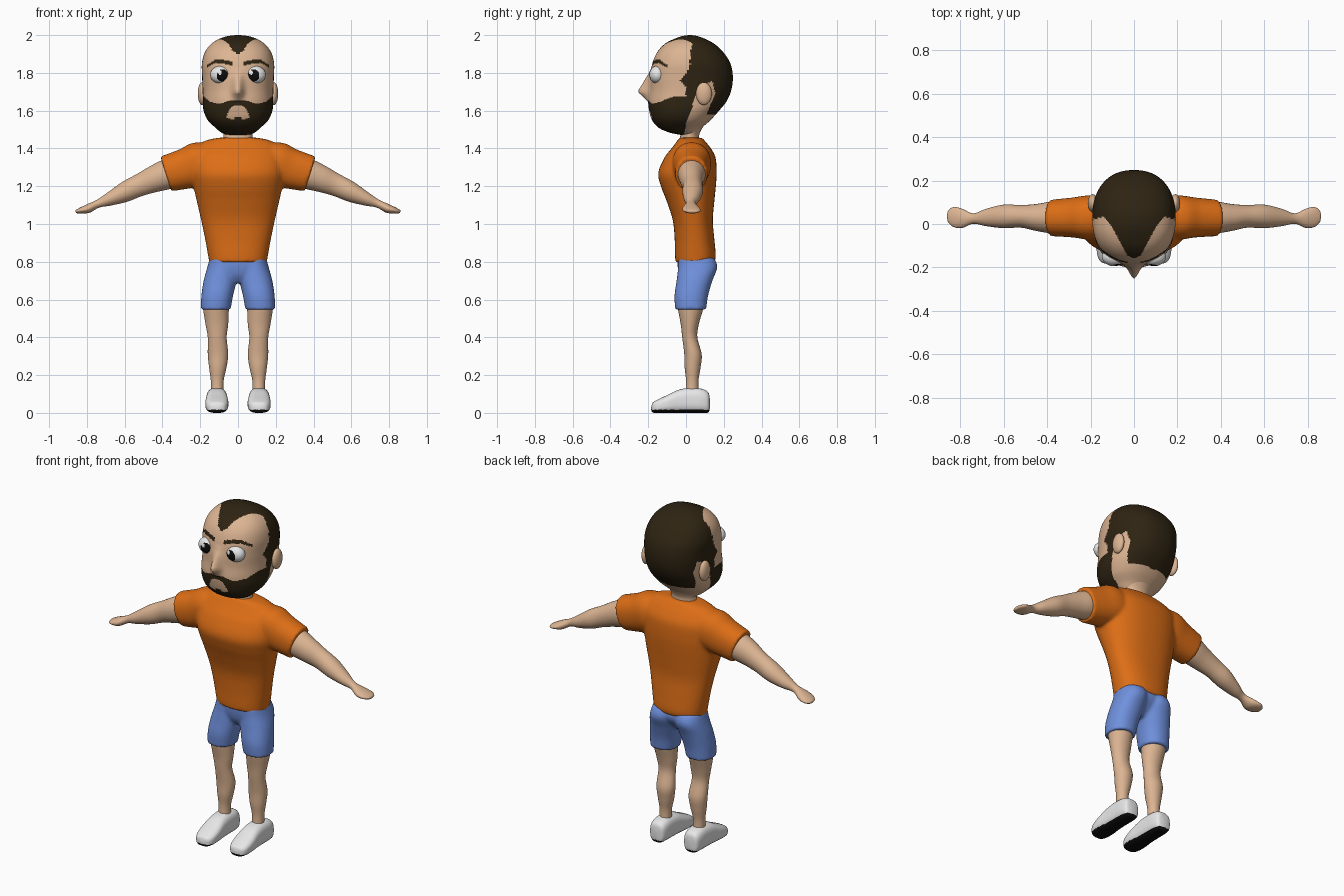
import bpy, bmesh, math
from mathutils import Matrix, Vector

cube = bpy.data.objects.get("Cube")
if cube:
    bpy.data.objects.remove(cube, do_unlink=True)


def material(name, r, g, b):
    m = bpy.data.materials.new(name)
    m.use_nodes = True
    m.diffuse_color = (r, g, b, 1)
    m.node_tree.nodes["Principled BSDF"].inputs["Base Color"].default_value = (r, g, b, 1)
    return m


SKIN = material("skin", .72, .46, .29)
HAIR = material("dark_brown_hair", .027, .017, .006)
SHIRT = material("orange_shirt", .72, .155, .008)
SHORTS = material("blue_shorts", .16, .28, .72)
WHITE = material("white", .8, .8, .8)
BLACK = material("black", .004, .004, .004)


def lerp(table, t):
    """Piecewise linear lookup in a short table of pairs."""
    if t <= table[0][0]:
        return table[0][1]
    for (a, va), (b, vb) in zip(table, table[1:]):
        if t <= b:
            return va + (vb - va) * (t - a) / (b - a)
    return table[-1][1]


def spline(keys, steps):
    """Smooth curve through the key tuples."""
    out = []
    for i in range(len(keys) - 1):
        p0, p1 = keys[max(i - 1, 0)], keys[i]
        p2, p3 = keys[i + 1], keys[min(i + 2, len(keys) - 1)]
        for k in range(steps):
            t = k / steps
            out.append([b + .5 * t * (c - a + t * (2*a - 5*b + 4*c - d + t * (3*b - 3*c + d - a)))
                        for a, b, c, d in zip(p0, p1, p2, p3)])
    out.append(list(keys[-1]))
    return out


def loft(bm, axis, keys, power=2.0, seg=40, steps=6, shear=0, side=1):
    """Rings (position, centre, radius, centre, radius) skinned along an axis."""
    rings = []
    for pos, c1, r1, c2, r2 in spline(keys, steps):
        ring = []
        for k in range(seg):
            a = 2 * math.pi * k / seg
            u, v = [math.copysign(abs(f) ** (2 / power), f) for f in (math.cos(a), math.sin(a))]
            p, q = c1 + max(r1, .001) * u, c2 + max(r2, .001) * v
            co = {"x": (pos + shear * (q - c2), p, q), "y": (p, pos, q), "z": (p, q, pos)}[axis]
            ring.append(bm.verts.new((co[0] * side, co[1], co[2])))
        rings.append(ring)
    for lo, hi in zip(rings, rings[1:]):
        for k in range(seg):
            j = (k + 1) % seg
            bm.faces.new((lo[k], lo[j], hi[j], hi[k]))
    bm.faces.new(rings[0])
    bm.faces.new(rings[-1])


def ball(bm, centre, radii, seg=48):
    bmesh.ops.create_uvsphere(bm, u_segments=seg, v_segments=seg // 2, radius=1,
                              matrix=Matrix.Translation(centre) @ Matrix.Diagonal((*radii, 1)))


def finish(name, bm, mats, rule=None, fuse=False):
    bmesh.ops.recalc_face_normals(bm, faces=bm.faces)
    for f in bm.faces:
        f.smooth = True
        if rule:
            f.material_index = rule(f.calc_center_median())
    mesh = bpy.data.meshes.new(name)
    bm.to_mesh(mesh)
    bm.free()
    ob = bpy.data.objects.new(name, mesh)
    bpy.context.collection.objects.link(ob)
    for m in mats:
        mesh.materials.append(m)
    if fuse:
        # Blend overlapping volumes into one soft garment
        r = ob.modifiers.new("fuse", "REMESH")
        r.mode, r.voxel_size, r.use_smooth_shade = "VOXEL", .009, True
        s = ob.modifiers.new("soften", "SMOOTH")
        s.factor, s.iterations = .5, 6
    return ob


def span(rows):
    """(z, half width, front y, back y) to centred ring keys."""
    return [(z, 0, w, (f + b) / 2, (b - f) / 2) for z, w, f, b in rows]


# Head with nose, and hair, beard and brows as painted faces
NOSE = [(1.645, 0), (1.67, .025), (1.695, .056), (1.71, .058), (1.75, .034), (1.8, .008), (1.83, 0)]
HAIRLINE = [(0, -.16), (.03, -.145), (.07, -.07), (.11, 0), (.14, .035), (.19, .02)]
TEMPLE = [(1.66, 0), (1.72, 0), (1.76, -.03), (1.8, .005), (1.85, .025)]
BEARD_TOP = [(0, 1.655), (.05, 1.652), (.1, 1.635), (.15, 1.648), (.18, 1.675)]
BEARD_REAR = [(1.47, -.01), (1.53, 0), (1.6, .03), (1.68, .045), (1.72, .07), (1.76, .14)]
NAPE = [(1.565, .3), (1.58, .11), (1.62, .125), (1.69, .155), (1.76, .14)]
MOUTH = [(1.555, .04), (1.565, .062), (1.595, .052), (1.62, .035), (1.632, 0)]
BROW = [(.03, 1.848), (.07, 1.858), (.12, 1.862), (.165, 1.835)]


def head_colour(c):
    ax, y, z = abs(c.x), c.y, c.z
    if z > 1.85 and y > lerp(HAIRLINE, ax):
        return 1
    if z <= 1.85:
        if y > lerp(NAPE, z):
            return 1
        if y < lerp(BEARD_REAR, z):
            if z > 1.675 and y > lerp(TEMPLE, z):
                return 1
            mouth = y < -.1 and 1.555 < z < 1.632 and ax < lerp(MOUTH, z)
            mouth = mouth and not (z < 1.567 and ax < .02)
            if z < lerp(BEARD_TOP, ax) and not mouth:
                return 1
    if y < -.05 and .03 < ax < .165 and abs(z - lerp(BROW, ax)) < .012 - .04 * (ax - .03):
        return 1
    return 0


bm = bmesh.new()
loft(bm, "z", span([
    (1.472, .06, -.03, .06), (1.485, .09, -.09, .065), (1.51, .12, -.145, .085),
    (1.55, .16, -.18, .13), (1.6, .182, -.195, .175), (1.65, .186, -.2, .215),
    (1.71, .187, -.193, .24), (1.78, .19, -.19, .248), (1.85, .191, -.178, .235),
    (1.91, .175, -.152, .197), (1.955, .14, -.11, .148), (1.985, .088, -.05, .09),
    (1.997, .04, -.01, .05), (2, .002, .02, .024)]), 2.3, 160, 12)
for v in bm.verts:
    if v.co.y < -.05:
        v.co.y -= lerp(NOSE, v.co.z) * math.exp(-(v.co.x / .027) ** 2)
finish("head", bm, [SKIN, HAIR], head_colour)

for side, label in ((1, "left"), (-1, "right")):
    # Ear
    bm = bmesh.new()
    ball(bm, (.19 * side, .095, 1.69), (.023, .042, .06), 32)
    finish(label + "_ear", bm, [SKIN])

    # Eye with painted pupil and a small highlight
    def eye_colour(c):
        px, pz = c.x - .082 * side, c.z - 1.786
        glint = math.hypot(px + .014, pz - .016) < .011
        return 1 if c.y < -.15 and math.hypot(px, pz) < .032 and not glint else 0

    bm = bmesh.new()
    ball(bm, (.091 * side, -.152, 1.79), (.056, .042, .047), 80)
    finish(label + "_eye", bm, [WHITE, BLACK], eye_colour)

    # Arm and hand
    bm = bmesh.new()
    loft(bm, "x", [
        (.3, .03, .075, 1.285, .08), (.38, .03, .073, 1.262, .077), (.45, .03, .062, 1.237, .068),
        (.52, .035, .052, 1.207, .058), (.6, .035, .054, 1.17, .052), (.68, .03, .04, 1.133, .035),
        (.74, .025, .024, 1.108, .021), (.79, .026, .044, 1.083, .023), (.83, .032, .046, 1.072, .016),
        (.855, .035, .027, 1.066, .009), (.86, .035, .005, 1.065, .002)], 2, shear=.25, side=side)
    finish(label + "_arm", bm, [SKIN])

    # Lower leg
    bm = bmesh.new()
    loft(bm, "z", [
        (.09, .11, .033, .032, .036), (.17, .11, .034, .033, .033), (.24, .107, .046, .035, .042),
        (.31, .106, .054, .037, .046), (.4, .11, .05, .02, .04), (.47, .112, .06, .02, .048),
        (.56, .117, .069, .025, .069), (.6, .115, .07, .028, .07)], side=side)
    finish(label + "_leg", bm, [SKIN])

    # Shoe with black sole
    bm = bmesh.new()
    loft(bm, "y", [
        (.126, .112, .015, .05, .025), (.117, .112, .042, .056, .054), (.08, .112, .053, .064, .064),
        (.02, .112, .055, .066, .066), (-.04, .112, .057, .061, .061), (-.1, .112, .061, .047, .047),
        (-.15, .112, .055, .035, .035), (-.176, .112, .038, .028, .026),
        (-.184, .112, .01, .024, .008)], 2.8, 72, side=side)
    finish(label + "_shoe", bm, [WHITE, BLACK], lambda c: 1 if c.z < .017 else 0)

# Neck
bm = bmesh.new()
loft(bm, "z", span([(1.4, .085, -.04, .085), (1.47, .076, -.03, .07), (1.53, .09, -.02, .1)]))
finish("neck", bm, [SKIN])

# Shirt: torso and both sleeves
bm = bmesh.new()
loft(bm, "z", span([
    (.797, .152, -.055, .15), (.83, .158, -.058, .158), (.92, .174, -.06, .15),
    (1.02, .195, -.07, .142), (1.12, .218, -.102, .15), (1.2, .236, -.133, .158),
    (1.27, .248, -.147, .162), (1.35, .245, -.115, .157), (1.4, .225, -.077, .132),
    (1.44, .175, -.047, .1), (1.457, .1, -.037, .085)]), 2.3, 64)
for side in (1, -1):
    loft(bm, "x", [(.08, .03, .09, 1.33, .1), (.2, .03, .102, 1.318, .112),
                   (.28, .03, .092, 1.292, .102), (.382, .028, .084, 1.265, .092)],
         2.2, shear=.32, side=side)
finish("shirt", bm, [SHIRT], fuse=True)

# Shorts: hips and both legs
bm = bmesh.new()
loft(bm, "z", span([(.69, .05, -.01, .08), (.73, .12, -.035, .12),
                    (.78, .155, -.045, .15), (.83, .148, -.045, .14)]), 2.3)
for side in (1, -1):
    loft(bm, "z", [(.547, .118, .079, .025, .082), (.62, .11, .084, .028, .089),
                   (.7, .095, .087, .045, .095), (.77, .082, .081, .062, .104),
                   (.82, .075, .075, .055, .095)], 2.2, side=side)
finish("shorts", bm, [SHORTS], fuse=True)
